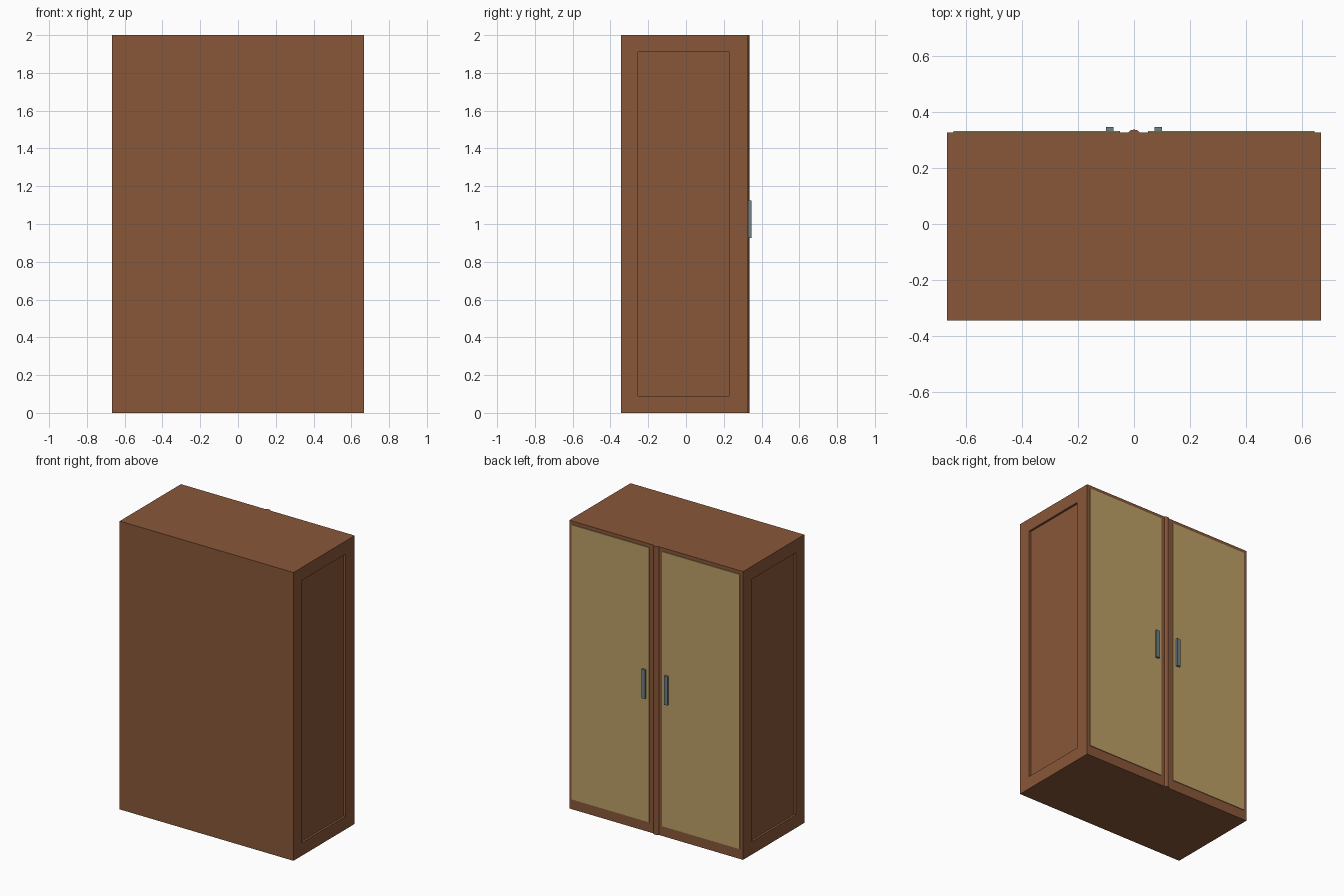
import bpy, bmesh, math

if "Cube" in bpy.data.objects:
    bpy.data.objects.remove(bpy.data.objects["Cube"])


def material(name, rgb):
    m = bpy.data.materials.new(name)
    m.use_nodes = True
    m.diffuse_color = (*rgb, 1)
    m.node_tree.nodes["Principled BSDF"].inputs["Base Color"].default_value = (*rgb, 1)
    return m


wood = material("brown wood", (0.25, 0.096, 0.041))
tan = material("tan panel", (0.5, 0.355, 0.135))
metal = material("grey metal", (0.16, 0.215, 0.24))


def finish(name, bm, mat):
    # Faces are wound inwards throughout
    bmesh.ops.reverse_faces(bm, faces=bm.faces)
    mesh = bpy.data.meshes.new(name)
    bm.to_mesh(mesh)
    bm.free()
    mesh.materials.append(mat)
    ob = bpy.data.objects.new(name, mesh)
    bpy.context.collection.objects.link(ob)
    return ob


def box_mesh(lo, hi):
    bm = bmesh.new()
    bmesh.ops.create_cube(bm, size=1)
    for v in bm.verts:
        v.co = [a + (b - a) * (c + 0.5) for a, b, c in zip(lo, hi, v.co)]
    return bm


def box(name, lo, hi, mat):
    return finish(name, box_mesh(lo, hi), mat)


# Carcass with a recessed panel on each side
FACE = 0.327
bm = box_mesh((-0.667, -0.344, 0), (0.667, FACE - 0.01, 2))
bm.normal_update()
sides = [f for f in bm.faces if abs(f.normal.x) > 0.9]
bmesh.ops.inset_individual(bm, faces=sides, thickness=0.09, use_even_offset=True)
for f in sides:
    step = f.normal * -0.015
    panel = bmesh.ops.extrude_discrete_faces(bm, faces=[f])["faces"][0]
    bmesh.ops.translate(bm, verts=panel.verts, vec=step)
for v in bm.verts:
    if v.co.y > FACE - 0.02:
        v.co.y = FACE
finish("cabinet_body", bm, wood)

# Doors and handles, mirrored about the middle
for side, s in (("left", 1), ("right", -1)):
    def span(a, b):
        return sorted((a * s, b * s))

    x0, x1 = span(0.05, 0.645)
    box(side + "_door", (x0, FACE - 0.005, 0.07), (x1, FACE + 0.005, 1.975), tan)
    x0, x1 = span(0.073, 0.1)
    box(side + "_handle", (x0, FACE, 0.925), (x1, 0.346, 1.125), metal)

# Rounded strip between the doors
bm = bmesh.new()
bmesh.ops.create_cone(bm, cap_ends=True, segments=32, radius1=0.025, radius2=0.025, depth=2)
bmesh.ops.translate(bm, verts=bm.verts, vec=(0, FACE - 0.015, 1))
# Keep only the part that stands proud of the carcass
bmesh.ops.bisect_plane(bm, geom=bm.verts[:] + bm.edges[:] + bm.faces[:],
                       plane_co=(0, FACE - 0.002, 0), plane_no=(0, 1, 0), clear_inner=True)
strip = finish("centre_strip", bm, wood)
bpy.context.view_layer.objects.active = strip
strip.select_set(True)
bpy.ops.object.shade_smooth_by_angle()
